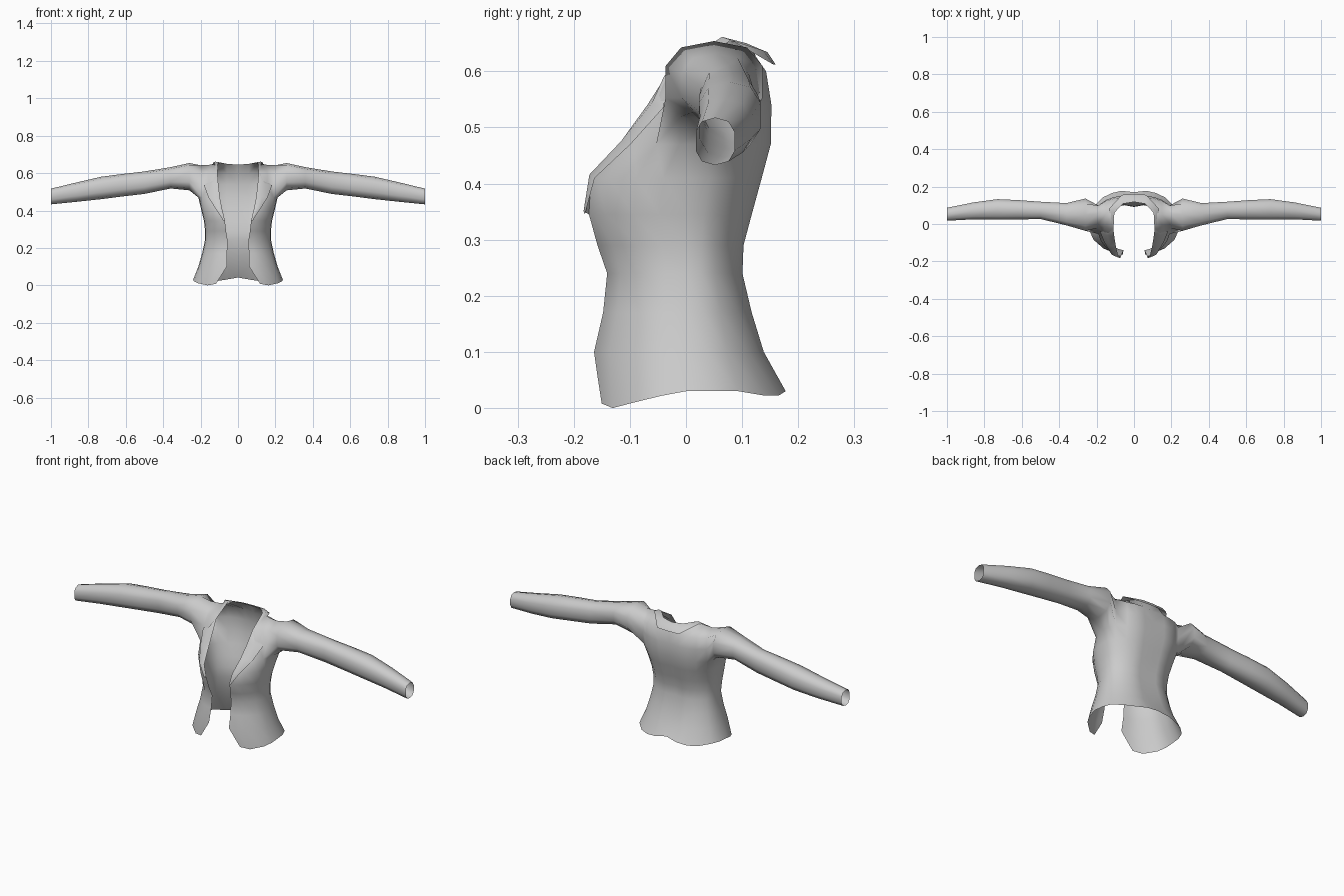
import bpy, bmesh, math
from mathutils import Vector

if "Cube" in bpy.data.objects:
    bpy.data.objects.remove(bpy.data.objects["Cube"], do_unlink=True)

cloth = bpy.data.materials.new("grey_cloth")
cloth.use_nodes = True
cloth.diffuse_color = (0.6, 0.6, 0.6, 1)
cloth.node_tree.nodes["Principled BSDF"].inputs["Base Color"].default_value = (0.6, 0.6, 0.6, 1)

# Torso rows: height, half width, middle y, back y, front y, x of front opening
ROWS = [
    (0.030, 0.240, 0.00, 0.182, -0.165, 0.085),
    (0.100, 0.212, 0.00, 0.142, -0.168, 0.060),
    (0.170, 0.192, 0.00, 0.120, -0.152, 0.058),
    (0.240, 0.177, 0.00, 0.103, -0.145, 0.056),
    (0.290, 0.176, 0.00, 0.105, -0.165, 0.064),
    (0.345, 0.182, 0.00, 0.120, -0.182, 0.070),
    (0.410, 0.198, 0.01, 0.138, -0.182, 0.085),
    (0.470, 0.212, 0.03, 0.154, -0.132, 0.097),
    (0.540, 0.212, 0.04, 0.155, -0.080, 0.105),
    (0.600, 0.212, 0.05, 0.145, -0.040, 0.110),
]
HEM = [0.042, 0.03, 0.022, 0.022, 0.03, 0.03, 0.03, 0.022, 0.012, 0.0, 0.008, 0.06]
ARMPIT = 7
N = 2.3


def on_section(row, x, front):
    """Point on the rounded torso outline of a row at the given x."""
    z, w, ym, yb, yf, xe = row
    k = (1 - min(1, x / w) ** N) ** (1 / N)
    return Vector((x, ym + ((yf if front else yb) - ym) * k, z))


def torso_row(row):
    """Points from the back centre around the side to the front opening."""
    w, xe = row[1], row[5]
    pts = [on_section(row, w * f, False) for f in (0, 0.28, 0.5, 0.7, 0.9, 0.98)]
    pts[0].y -= 0.012
    pts.append(on_section(row, w, False))
    pts.append(on_section(row, w * 0.98, True))
    for t in (0, 0.4, 0.75, 1):
        pts.append(on_section(row, 0.9 * w + (xe - 0.9 * w) * t, True))
    return pts


def finish(bm, name):
    bmesh.ops.recalc_face_normals(bm, faces=bm.faces)
    mesh = bpy.data.meshes.new(name)
    bm.to_mesh(mesh)
    bm.free()
    mesh.materials.append(cloth)
    mesh.polygons.foreach_set("use_smooth", [True] * len(mesh.polygons))
    obj = bpy.data.objects.new(name, mesh)
    bpy.context.collection.objects.link(obj)
    mirror = obj.modifiers.new("Mirror", 'MIRROR')
    mirror.use_clip = True
    return obj


# Jacket body
bm = bmesh.new()
grid = []
for r, row in enumerate(ROWS):
    pts = torso_row(row)
    if r == 0:
        for p, z in zip(pts, HEM):
            p.z = z
    open_cols = (5, 6, 7) if r > ARMPIT else ()
    grid.append([None if c in open_cols else bm.verts.new(p) for c, p in enumerate(pts)])

# Back neck and shoulder ridge, shared by the back and front panels
ridge = [bm.verts.new(p) for p in ((0, 0.118, 0.645), (0.06, 0.108, 0.650),
         (0.105, 0.060, 0.655), (0.150, 0.052, 0.645), (0.200, 0.050, 0.642))]
grid.append(ridge + [None] * 3 + [ridge[4], ridge[3], ridge[2], ridge[2]])

for lower, upper in zip(grid, grid[1:]):
    for c in range(11):
        quad = [lower[c], lower[c + 1], upper[c + 1], upper[c]]
        if None not in quad:
            bm.faces.new(list(dict.fromkeys(quad)))

# Sleeve grown from the armhole: x, centre y, centre z, half depth, half height
SLEEVE = [
    (0.26, 0.050, 0.581, 0.090, 0.073),
    (0.36, 0.052, 0.575, 0.062, 0.057),
    (0.50, 0.073, 0.549, 0.048, 0.060),
    (0.62, 0.076, 0.535, 0.054, 0.060),
    (0.73, 0.078, 0.521, 0.057, 0.060),
    (0.86, 0.070, 0.499, 0.047, 0.052),
    (1.00, 0.052, 0.475, 0.036, 0.042),
]


def bulge(v):
    return math.copysign(abs(v) ** 0.8, v)


ring = [ridge[4], grid[9][8], grid[8][8]] + grid[ARMPIT][8:3:-1] + [grid[8][4], grid[9][4]]
for x, cy, cz, ry, rz in SLEEVE:
    nxt = []
    for i in range(10):
        a = math.tau * i / 10
        nxt.append(bm.verts.new((x, cy - ry * bulge(math.sin(a)), cz + rz * bulge(math.cos(a)))))
    for i in range(10):
        j = (i + 1) % 10
        bm.faces.new((ring[i], ring[j], nxt[j], nxt[i]))
    ring = nxt
neck = [v.co.copy() for v in ridge[:3]]
finish(bm, "jacket_body")

# Folded collar around the neck, running into the front lapels
bm = bmesh.new()
strip = [(neck[0], Vector((0, 0.160, 0.612))),
         (neck[1], Vector((0.065, 0.156, 0.612))),
         (neck[2], Vector((0.135, 0.080, 0.656)))]
for r, outer_x, drop in ((9, 0.130, 0.03), (8, 0.182, 0.005), (7, 0.158, 0.0),
                         (6, 0.120, 0.0), (5, 0.078, 0.0)):
    inner = on_section(ROWS[r], ROWS[r][5], True)
    outer = on_section(ROWS[r], outer_x, True) + Vector((0, -0.010, -drop))
    strip.append((inner, outer))
pairs = []
for inner, outer in strip:
    mid = (inner + outer) / 2 + Vector((0, 0, 0.006))
    mid.y += 0.006 if inner.y > 0.1 else -0.006
    if inner.x == 0:
        mid.x = 0
    pairs.append([bm.verts.new(p) for p in (inner, mid, outer)])
for a, b in zip(pairs, pairs[1:]):
    for k in range(2):
        bm.faces.new((a[k], a[k + 1], b[k + 1], b[k]))
finish(bm, "collar_and_lapels")
